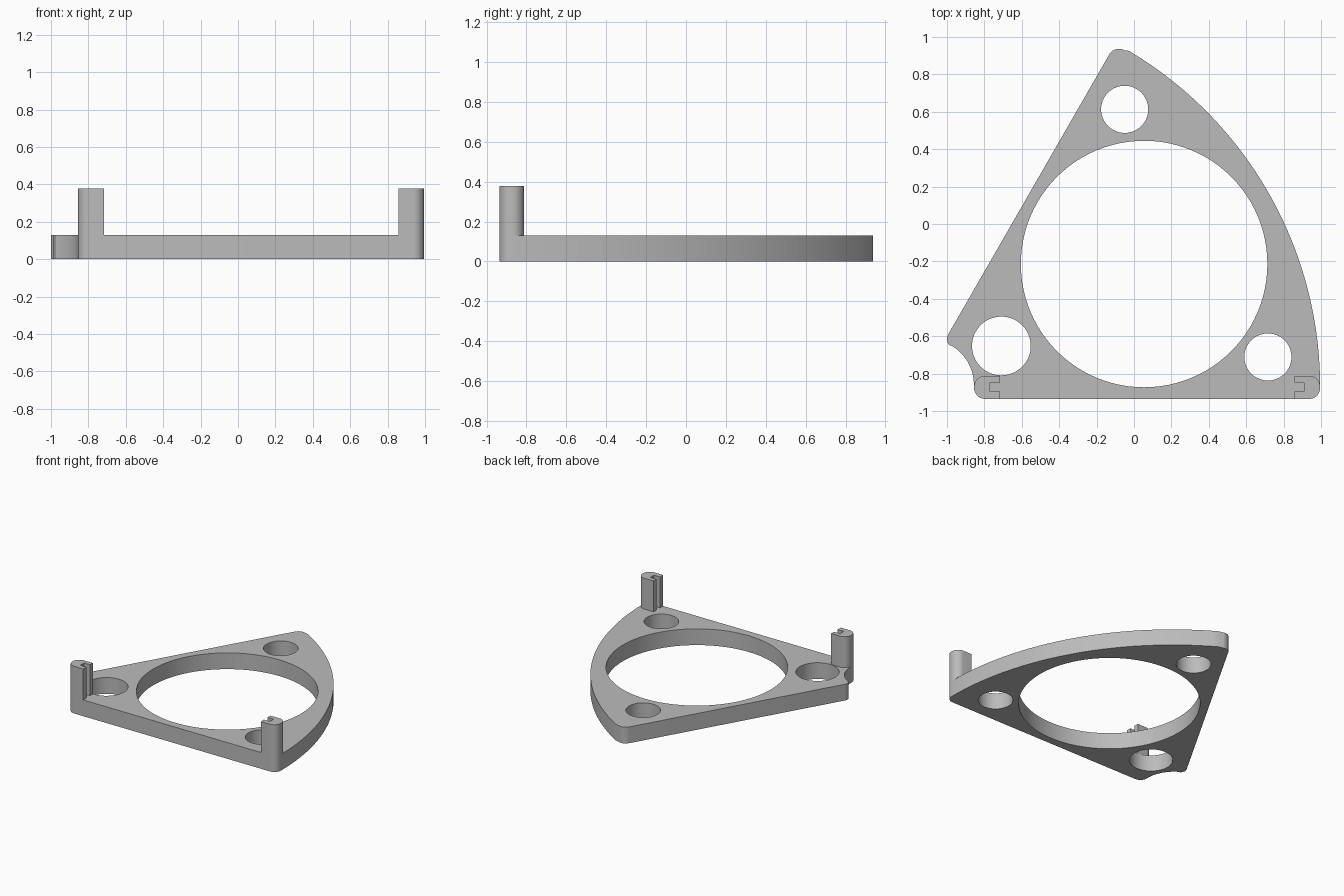
import bpy, bmesh
from math import sin, cos, radians

cube = bpy.data.objects.get("Cube")
if cube:
    bpy.data.objects.remove(cube, do_unlink=True)

grey = bpy.data.materials.new("plain grey")
grey.use_nodes = True
grey.diffuse_color = (0.5, 0.5, 0.5, 1)
grey.node_tree.nodes["Principled BSDF"].inputs["Base Color"].default_value = (0.5, 0.5, 0.5, 1)


def arc(cx, cy, r, start, end, steps=10):
    """Points along an arc, angles in degrees."""
    angles = [radians(start + (end - start) * i / steps) for i in range(steps + 1)]
    return [(cx + r * cos(a), cy + r * sin(a)) for a in angles]


def circle(cx, cy, r, steps=64):
    return arc(cx, cy, r, 0, 360, steps)[:-1]


def slab(name, loops, bottom, top):
    """Extrude an outline, with any further loops cut as holes."""
    curve = bpy.data.curves.new(name + "_profile", 'CURVE')
    curve.dimensions = '2D'
    curve.fill_mode = 'BOTH'
    curve.extrude = (top - bottom) / 2
    for loop in loops:
        spline = curve.splines.new('POLY')
        spline.points.add(len(loop) - 1)
        for point, (x, y) in zip(spline.points, loop):
            point.co = (x, y, 0, 1)
        spline.use_cyclic_u = True
    temp = bpy.data.objects.new(name + "_profile", curve)
    bpy.context.collection.objects.link(temp)
    graph = bpy.context.evaluated_depsgraph_get()
    mesh = bpy.data.meshes.new_from_object(temp.evaluated_get(graph))
    bpy.data.objects.remove(temp, do_unlink=True)
    bm = bmesh.new()
    bm.from_mesh(mesh)
    bmesh.ops.translate(bm, verts=bm.verts, vec=(0, 0, (top + bottom) / 2))
    bmesh.ops.remove_doubles(bm, verts=bm.verts, dist=0.0005)
    bmesh.ops.recalc_face_normals(bm, faces=bm.faces)
    bm.to_mesh(mesh)
    bm.free()
    mesh.materials.clear()
    mesh.materials.append(grey)
    obj = bpy.data.objects.new(name, mesh)
    bpy.context.collection.objects.link(obj)
    bpy.ops.object.select_all(action='DESELECT')
    obj.select_set(True)
    bpy.context.view_layer.objects.active = obj
    bpy.ops.object.shade_smooth_by_angle(angle=radians(30))
    return obj


THICK, TALL = 0.13, 0.378
FRONT, BACK = -0.935, -0.812

# Base plate: rounded corners, scooped left corner, bowed right edge
outline = (arc(-0.797, FRONT + 0.058, 0.058, 270, 180)
           + arc(-1.1, -0.86, 0.244, 2, 60, 14)
           + arc(-0.95, -0.615, 0.05, 225, 150)
           + arc(-0.08, 0.877, 0.06, 150, 60)
           + arc(-1.093, -0.87, 2.088, 59.3, 0.5, 48)
           + arc(0.937, FRONT + 0.058, 0.058, 0, -90))
holes = [circle(0.054, -0.214, 0.659, 96),   # central opening
         circle(-0.05, 0.613, 0.126),        # back hole
         circle(0.716, -0.711, 0.126),       # left front hole
         circle(-0.709, -0.652, 0.157)]      # right front hole
slab("base_plate", [outline] + holes, 0, THICK)

# Slotted posts, mirrored about the middle of the front edge
MIDDLE, OUTER, INNER, SLOT, R = 0.07, 0.925, 0.787, 0.84, 0.058
profile = ([(INNER, FRONT)]
           + arc(OUTER - R, FRONT + R, R, -90, 0)
           + arc(OUTER - R, BACK - R, R, 0, 90)
           + [(INNER, BACK), (INNER, -0.848), (SLOT, -0.848),
              (SLOT, -0.895), (INNER, -0.895)])
for name, side in (("left_post", 1), ("right_post", -1)):
    slab(name, [[(MIDDLE + side * x, y) for x, y in profile]], THICK, TALL)
